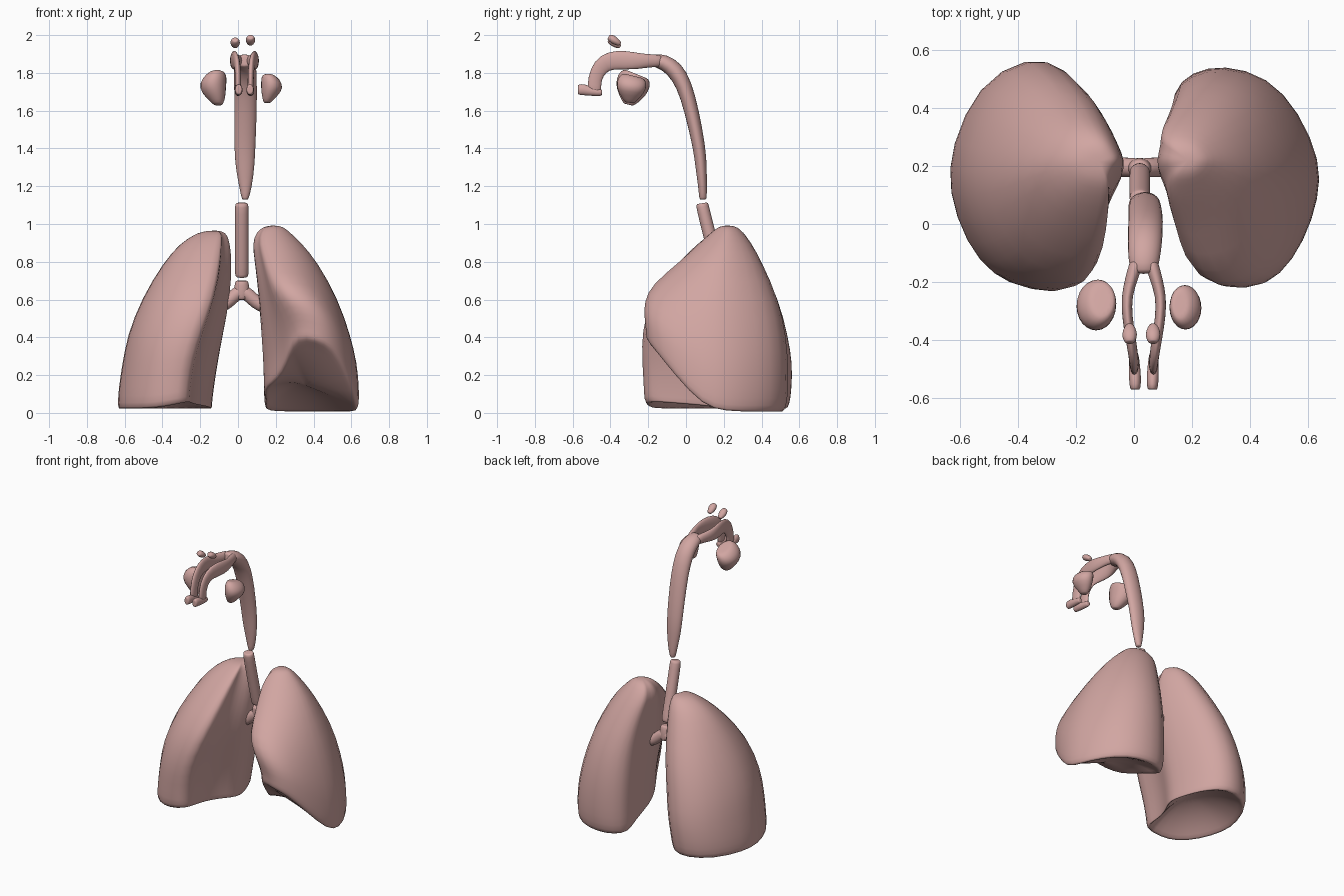
import bpy, bmesh, math
from mathutils import Vector


def loft(name, rings, levels=1):
    """Skin a list of closed rings, cap both ends and smooth."""
    bm = bmesh.new()
    vs = [[bm.verts.new(p) for p in r] for r in rings]
    n = len(vs[0])
    for a, b in zip(vs, vs[1:]):
        for i in range(n):
            j = (i + 1) % n
            bm.faces.new((a[i], a[j], b[j], b[i]))
    bm.faces.new(vs[0])
    bm.faces.new(vs[-1])
    bmesh.ops.recalc_face_normals(bm, faces=bm.faces)
    for f in bm.faces:
        f.smooth = True
    me = bpy.data.meshes.new(name)
    bm.to_mesh(me)
    bm.free()
    ob = bpy.data.objects.new(name, me)
    bpy.context.collection.objects.link(ob)
    mod = ob.modifiers.new("smooth", 'SUBSURF')
    mod.levels = mod.render_levels = levels
    mat = bpy.data.materials.get("tissue") or bpy.data.materials.new("tissue")
    mat.diffuse_color = (0.64, 0.38, 0.36, 1)
    me.materials.append(mat)
    return ob


def tube(name, pts, side=(1, 0, 0), n=12):
    """Elliptical tube through (x, y, z, radius along side, other radius)."""
    side = Vector(side)
    P = [Vector(p[:3]) for p in pts]
    rings = []
    for i, p in enumerate(pts):
        t = (P[min(i + 1, len(P) - 1)] - P[max(i - 1, 0)]).normalized()
        nrm = t.cross(side).normalized()
        ring = []
        for k in range(n):
            a = 2 * math.pi * k / n
            ring.append(P[i] + 1.04 * (side * math.cos(a) * p[3] + nrm * math.sin(a) * p[4]))
        rings.append(ring)
    inset = lambda r, c: [c + (q - c) * 0.65 for q in r]
    rings = [inset(rings[0], P[0])] + rings + [inset(rings[-1], P[-1])]
    return loft(name, rings)


def lung(name, sx, shape, rows, top, dome, lift):
    """rows: z, inner x, outer x, front y, back y, front notch."""
    rings = []
    for z, xi, xo, yf, yb, notch in rows:
        ring = []
        for u, v in shape:
            u += notch * (1 - v) ** 2 * (1 - u)
            u, v = 0.5 + (u - 0.5) * 1.04, 0.5 + (v - 0.5) * 1.03
            ring.append(Vector((xi + u * (xo - xi), yf + v * (yb - yf), z)))
        rings.append(ring)
    # hollow base made of shrinking rings
    c = sum(rings[0], Vector()) / len(shape)
    base = []
    for r in (0.1, 0.4, 0.7, 0.92):
        base.append([c + (p - c) * r + Vector((0, 0, dome * (1 - r * r))) for p in rings[0]])
    t = Vector(top)
    crown = [[t + (p - t) * s for p in rings[-1]] for s in (0.65, 0.25)]
    for k, ring in enumerate(crown):
        for p in ring:
            p.z = rows[-1][0] + (top[2] - rows[-1][0]) * (0.7, 1.0)[k]
    rings = base + rings + crown
    # raise the front of the base
    for ring in rings:
        for p in ring:
            p.z += lift(p.x, p.y) * max(0, 1 - p.z / 0.75)
            p.x *= sx
    return loft(name, rings)


clamp = lambda v: max(0.0, min(1.0, v))


def left_lift(x, y):
    f = clamp((0.13 - y) / 0.33)
    medial = max(0, 0.42 - x) * clamp((0.45 - y) / 0.3)
    return 0.38 * f ** 1.2 + 0.2 * f * max(0, 0.4 - x) + 0.5 * medial * (1 - 0.6 * f)


def right_lift(x, y):
    return 0.015 + 0.25 * clamp((0.2 - y) / 0.4) * max(0, 0.42 - x)


# Lungs
left_shape = [(.05, .88), (.07, .75), (0, .55), (.04, .41), (.12, .28), (.14, .15), (.19, .03),
              (.43, 0), (.66, .05), (.87, .21), (.98, .41), (.99, .57), (.86, .79), (.66, .95),
              (.39, 1), (.18, .97)]
right_shape = [(.14, .82), (.06, .69), (0, .57), (.02, .47), (.1, .37), (.16, .25), (.17, .12),
               (.17, -.01), (.43, 0), (.66, .05), (.86, .19), (.99, .42), (.97, .62), (.8, .88),
               (.5, 1), (.27, .95)]
lung("left_lung", 1, left_shape,
     [(0, .12, .63, -.20, .51, .25), (.03, .11, .64, -.21, .53, .25),
      (.12, .11, .64, -.21, .54, .25), (.25, .11, .63, -.22, .54, .2),
      (.4, .11, .595, -.22, .53, .12), (.6, .11, .53, -.18, .49, 0),
      (.8, .09, .42, -.03, .40, 0), (.9, .075, .335, .07, .345, 0),
      (.96, .10, .27, .14, .30, 0)], (.19, .22, .992), 0.12, left_lift)
lung("right_lung", -1, right_shape,
     [(0, .13, .635, -.19, .54, .12), (.03, .13, .64, -.21, .56, .12),
      (.12, .12, .635, -.21, .57, .12), (.25, .10, .615, -.22, .575, .12),
      (.4, .08, .59, -.22, .55, .06), (.6, .045, .515, -.18, .50, 0),
      (.8, .035, .395, -.03, .40, 0), (.9, .045, .305, .07, .345, 0),
      (.945, .06, .23, .13, .30, 0)], (.12, .22, .965), 0.15, right_lift)

# Windpipe and forked bronchi
tube("windpipe", [(.02, .085, 1.11, .035, .032), (.02, .09, 1.08, .036, .034),
                  (.02, .13, .92, .036, .034), (.02, .175, .75, .036, .034),
                  (.02, .182, .72, .035, .032)])
tube("bronchus_stem", [(.02, .19, .70, .032, .03), (.02, .192, .68, .038, .034),
                       (.02, .195, .63, .045, .035), (.02, .197, .60, .03, .03)])
for s, nm in ((-1, "right_bronchus"), (1, "left_bronchus")):
    tube(nm, [(.02, .195, .65, .032, .034), (.02 + s * .035, .195, .625, .034, .036),
              (.02 + s * .075, .197, .585, .034, .035), (.02 + s * .118, .197, .56, .034, .034)],
         side=(0, 1, 0))

# Throat
tube("throat", [(.038, .09, 1.13, .018, .02), (.04, .088, 1.2, .034, .023),
                (.037, .08, 1.3, .05, .03), (.036, .072, 1.4, .056, .033),
                (.04, .03, 1.6, .06, .038), (.04, -.01, 1.74, .06, .042),
                (.038, -.06, 1.82, .06, .048), (.035, -.12, 1.86, .055, .042),
                (.034, -.17, 1.865, .045, .034)])

# Paired nasal passages and nostrils
for s, nm in ((-1, "right"), (1, "left")):
    path = [(.026, -.13, 1.862, .024, .032), (.042, -.19, 1.865, .023, .034),
            (.06, -.25, 1.862, .018, .042), (.058, -.32, 1.868, .018, .05),
            (.045, -.40, 1.868, .018, .05), (.036, -.455, 1.835, .016, .045),
            (.033, -.485, 1.77, .016, .035), (.033, -.485, 1.70, .016, .038)]
    tube(nm + "_nasal_passage", [(.034 + s * x, y, z, a, b) for x, y, z, a, b in path])
    tube(nm + "_nostril", [(.034 + s * .034, -.445, 1.695, .016, .018),
                           (.034 + s * .032, -.50, 1.70, .02, .022),
                           (.034 + s * .03, -.54, 1.712, .021, .03),
                           (.034 + s * .03, -.572, 1.712, .018, .028)])

# Cheek sinuses
tube("right_cheek_sinus", [(-.11, -.265, 1.795, .045, .07), (-.125, -.275, 1.77, .066, .09),
                           (-.136, -.285, 1.72, .072, .09), (-.118, -.295, 1.67, .052, .062),
                           (-.105, -.305, 1.632, .025, .028)])
tube("left_cheek_sinus", [(.16, -.28, 1.785, .032, .055), (.172, -.285, 1.765, .05, .077),
                          (.182, -.29, 1.72, .06, .08), (.168, -.295, 1.68, .042, .057),
                          (.155, -.30, 1.642, .02, .025)])

# Brow sinuses
for nm, x, z in (("right_brow_sinus", -.015, 1.958), ("left_brow_sinus", .066, 1.972)):
    tube(nm, [(x, -.41, z + .018, .016, .014), (x, -.392, z + .009, .026, .022),
              (x, -.37, z - .006, .025, .02), (x, -.348, z - .02, .013, .011)])
